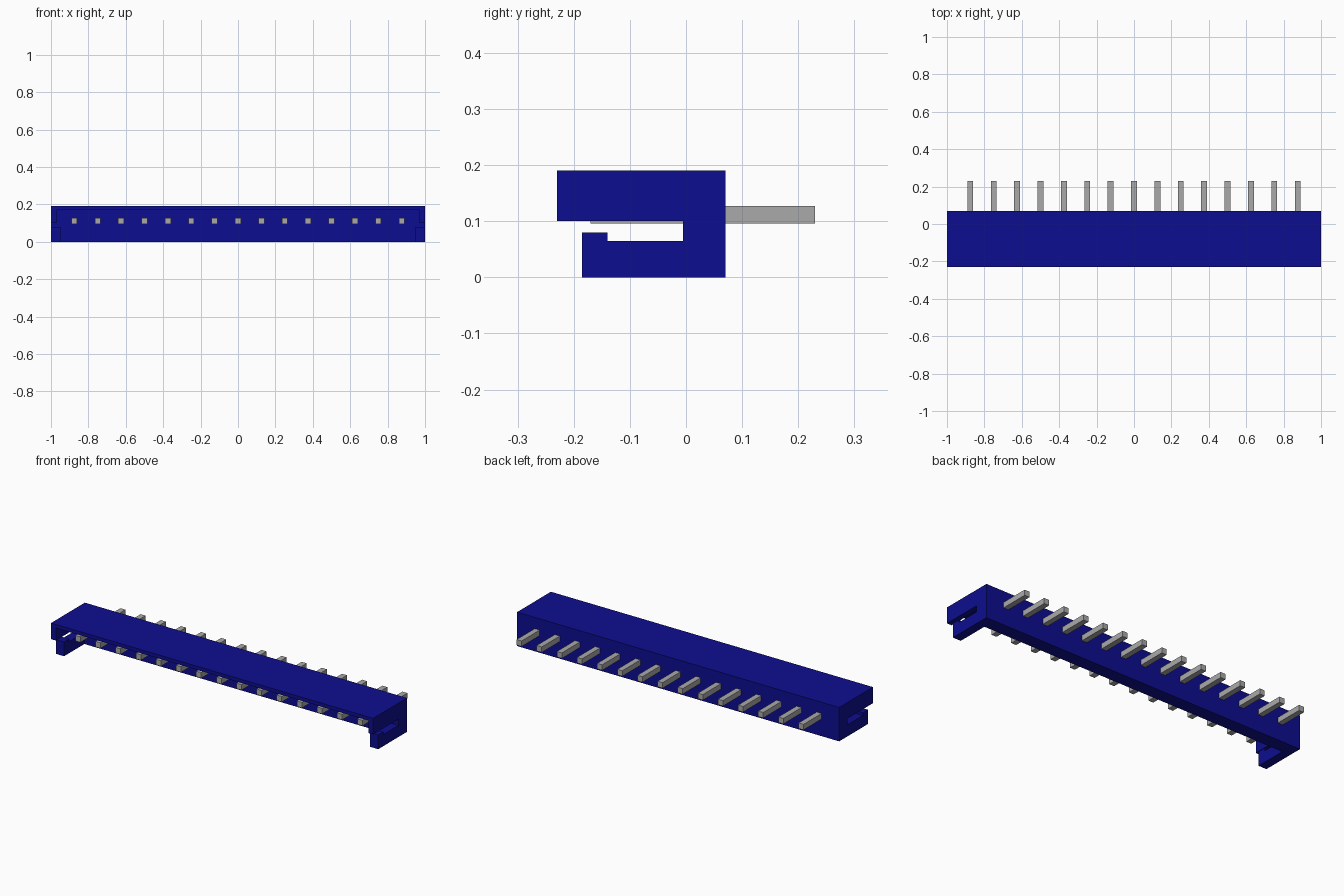
import bpy
import bmesh

cube = bpy.data.objects.get("Cube")
if cube:
    bpy.data.objects.remove(cube, do_unlink=True)


def material(name, rgb, metallic=0.0):
    m = bpy.data.materials.new(name)
    m.use_nodes = True
    m.diffuse_color = (*rgb, 1)
    m.node_tree.nodes["Principled BSDF"].inputs["Base Color"].default_value = (*rgb, 1)
    return m


blue = material("blue plastic", (0.004, 0.004, 0.28))
grey = material("grey metal", (0.40, 0.40, 0.40))


def prism(name, profile, x0, x1, mat):
    """Extrude a (y, z) side profile from x0 to x1."""
    bm = bmesh.new()
    face = bm.faces.new([bm.verts.new((x0, y, z)) for y, z in profile])
    ext = bmesh.ops.extrude_face_region(bm, geom=[face])
    for v in ext["geom"]:
        if isinstance(v, bmesh.types.BMVert):
            v.co.x = x1
    bmesh.ops.recalc_face_normals(bm, faces=bm.faces)
    mesh = bpy.data.meshes.new(name)
    bm.to_mesh(mesh)
    bm.free()
    mesh.materials.append(mat)
    obj = bpy.data.objects.new(name, mesh)
    bpy.context.collection.objects.link(obj)
    return obj


# Housing: back wall and top plate as one L-shaped profile
prism("housing", [(0.07, 0), (0.07, 0.19), (-0.23, 0.19), (-0.23, 0.17),
                  (-0.005, 0.17), (-0.005, 0)], -1, 1, blue)

# End walls: thin upper jaw, thicker lower jaw with a raised catch
upper_jaw = [(-0.005, 0.10), (-0.005, 0.17), (-0.23, 0.17), (-0.23, 0.10)]
lower_jaw = [(-0.005, 0), (-0.005, 0.065), (-0.14, 0.065), (-0.14, 0.08),
             (-0.185, 0.08), (-0.185, 0)]
for side, s in (("left", 1), ("right", -1)):
    prism(side + "_upper_jaw", upper_jaw, s * 0.97, s, blue)
    prism(side + "_lower_jaw", lower_jaw, s * 0.95, s, blue)

# Row of contact pins through the back wall
pin_profile = [(-0.17, 0.096), (0.23, 0.096), (0.23, 0.127), (-0.17, 0.127)]
for i in range(15):
    x = (i - 7) * 0.125
    prism(f"pin_{i + 1}", pin_profile, x - 0.0155, x + 0.0155, grey)
